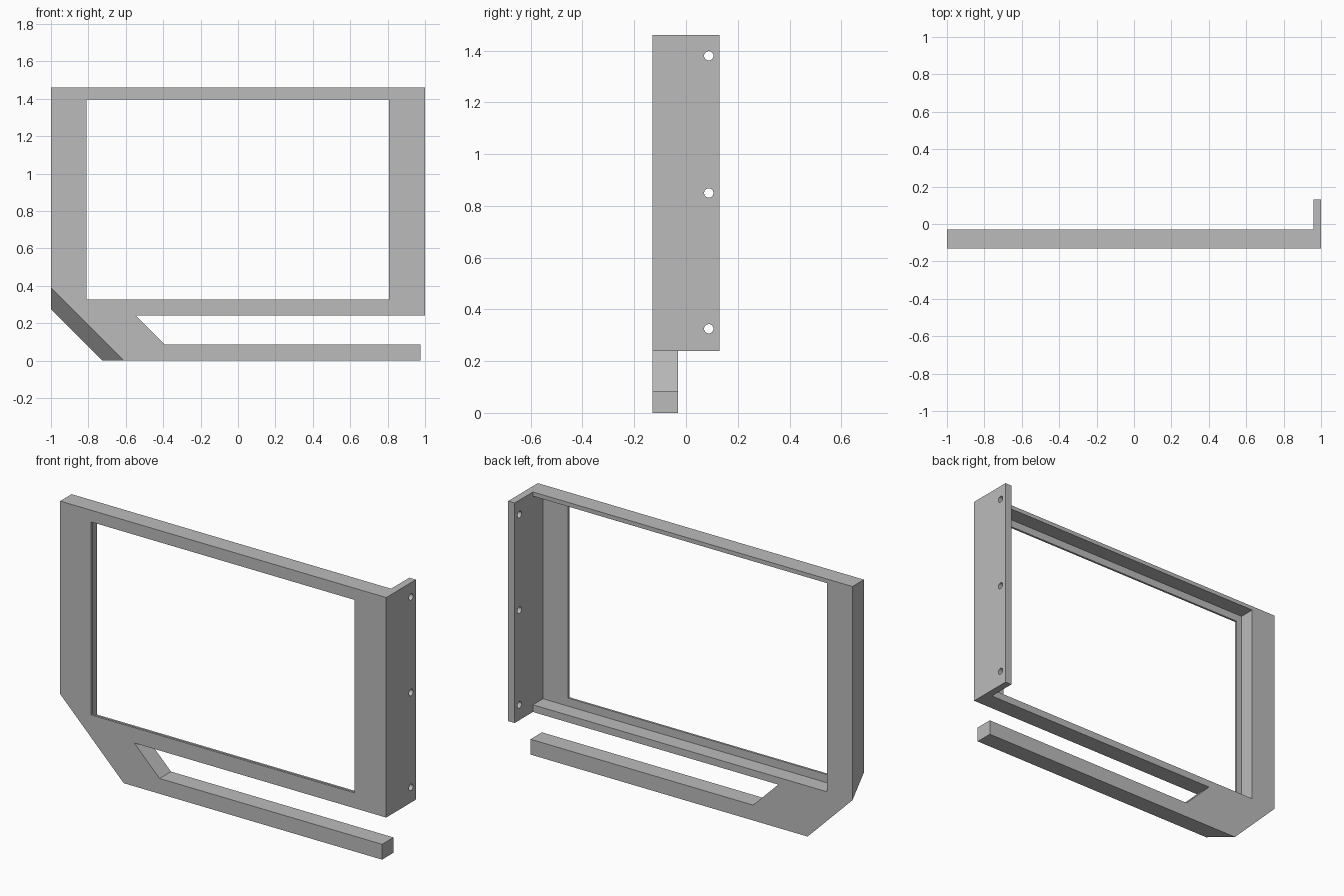
import bpy, bmesh
from math import pi
from mathutils import Matrix

if "Cube" in bpy.data.objects:
    bpy.data.objects.remove(bpy.data.objects["Cube"])

FRONT, BACK = -0.13, -0.03      # depth of the main frame
LIP = 0.012                     # thin rim left around the window

grey = bpy.data.materials.new("plain grey")
grey.use_nodes = True
colour = (0.5, 0.5, 0.5, 1)
grey.diffuse_color = colour
grey.node_tree.nodes["Principled BSDF"].inputs["Base Color"].default_value = colour


def make_object(name, bm):
    bmesh.ops.recalc_face_normals(bm, faces=bm.faces)
    mesh = bpy.data.meshes.new(name)
    bm.to_mesh(mesh)
    bm.free()
    mesh.materials.append(grey)
    obj = bpy.data.objects.new(name, mesh)
    bpy.context.collection.objects.link(obj)
    return obj


def loft(name, front, back, y0, y1):
    """Solid between two matching x-z outlines."""
    bm = bmesh.new()
    a = [bm.verts.new((x, y0, z)) for x, z in front]
    b = [bm.verts.new((x, y1, z)) for x, z in back]
    bm.faces.new(a)
    bm.faces.new(b[::-1])
    for i in range(len(a)):
        j = (i + 1) % len(a)
        bm.faces.new((a[i], b[i], b[j], a[j]))
    return make_object(name, bm)


def box(name, x0, x1, y0, y1, z0, z1):
    outline = [(x0, z0), (x1, z0), (x1, z1), (x0, z1)]
    return loft(name, outline, outline, y0, y1)


def cut(target, cutter):
    """Subtract the cutter, bake the result and discard the cutter."""
    mod = target.modifiers.new("cut", 'BOOLEAN')
    mod.operation, mod.solver, mod.object = 'DIFFERENCE', 'EXACT', cutter
    bpy.context.view_layer.update()
    graph = bpy.context.evaluated_depsgraph_get()
    mesh = bpy.data.meshes.new_from_object(target.evaluated_get(graph))
    target.modifiers.clear()
    target.data = mesh
    bpy.data.objects.remove(cutter)


# Frame with the open lower arm; the corner bevel slopes from front to back
shared = [(-1, 1.46), (1, 1.46), (1, 0.24), (-0.545, 0.24),
          (-0.39, 0.085), (0.975, 0.085), (0.975, 0)]
frame = loft("frame_with_lower_arm",
             shared + [(-0.61, 0), (-1, 0.39)],
             shared + [(-0.725, 0), (-1, 0.275)], FRONT, BACK)

# Rear pocket, then the window through the remaining lip
cut(frame, box("pocket_cutter", -0.845, 0.96, FRONT + LIP, 0.1, 0.28, 1.437))
cut(frame, box("window_cutter", -0.81, 0.806, -0.3, 0.1, 0.325, 1.395))

# Side mounting flange continuing behind the frame
flange = box("mounting_flange", 0.96, 1, BACK, 0.13, 0.24, 1.46)

# Screw holes through the flange
for z in (0.325, 0.85, 1.38):
    bm = bmesh.new()
    bmesh.ops.create_cone(bm, cap_ends=True, segments=32, radius1=0.018,
                          radius2=0.018, depth=0.2,
                          matrix=Matrix.Translation((0.98, 0.088, z))
                          @ Matrix.Rotation(pi / 2, 4, 'Y'))
    cut(flange, make_object("hole_cutter", bm))
